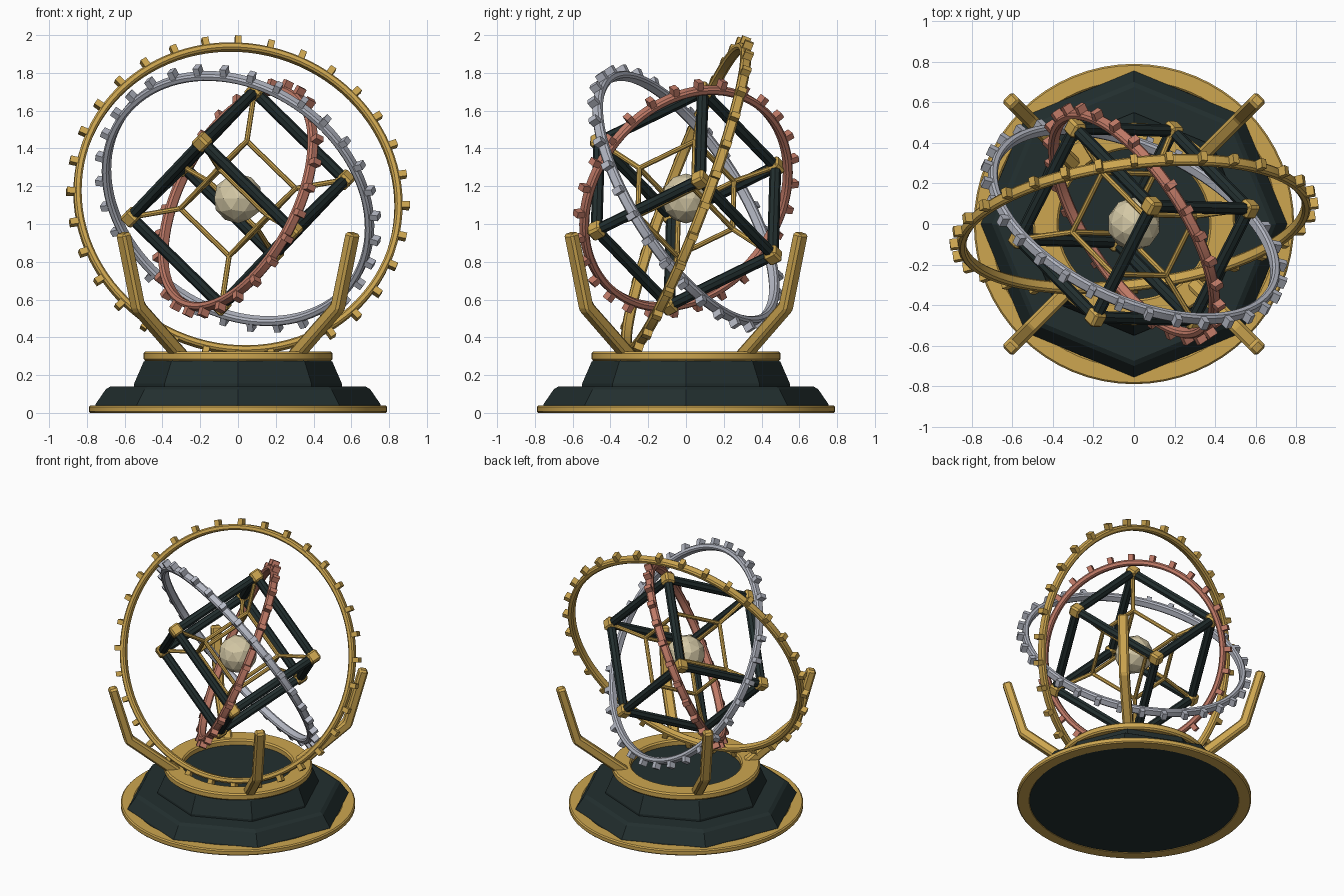
import bpy, bmesh, math
from mathutils import Matrix, Vector

if "Cube" in bpy.data.objects:
    bpy.data.objects.remove(bpy.data.objects["Cube"], do_unlink=True)


def material(name, rgb):
    m = bpy.data.materials.new(name)
    m.use_nodes = True
    m.diffuse_color = (*rgb, 1)
    m.node_tree.nodes["Principled BSDF"].inputs["Base Color"].default_value = (*rgb, 1)
    return m


GOLD = material("gold", (0.61, 0.38, 0.08))
SILVER = material("silver", (0.46, 0.48, 0.55))
COPPER = material("copper", (0.53, 0.195, 0.135))
DARK = material("dark_green", (0.016, 0.028, 0.028))
IVORY = material("ivory", (0.66, 0.58, 0.38))
CENTRE = Vector((0, 0, 1.135))


def finish(name, bm, mat, smooth=False):
    bmesh.ops.recalc_face_normals(bm, faces=bm.faces)
    me = bpy.data.meshes.new(name)
    bm.to_mesh(me)
    bm.free()
    me.materials.append(mat)
    ob = bpy.data.objects.new(name, me)
    bpy.context.collection.objects.link(ob)
    if smooth:
        bpy.ops.object.select_all(action="DESELECT")
        ob.select_set(True)
        bpy.context.view_layer.objects.active = ob
        bpy.ops.object.shade_smooth_by_angle(angle=math.radians(25))
    return ob


def lathe(bm, profile, segs, closed):
    """Turn an (r, z) profile about z; an open profile gets end caps."""
    rings = [[bm.verts.new((r * math.cos(a), r * math.sin(a), z))
              for a in (math.tau * i / segs for i in range(segs))]
             for r, z in profile]
    pairs = list(zip(rings, rings[1:]))
    if closed:
        pairs.append((rings[-1], rings[0]))
    else:
        bm.faces.new(rings[0])
        bm.faces.new(rings[-1])
    for lo, hi in pairs:
        for i in range(segs):
            j = (i + 1) % segs
            bm.faces.new((lo[i], lo[j], hi[j], hi[i]))


def chamfered(r0, r1, z0, z1, c):
    """Closed rectangular section with cut corners."""
    return [(r0 + c, z0), (r1 - c, z0), (r1, z0 + c), (r1, z1 - c),
            (r1 - c, z1), (r0 + c, z1), (r0, z1 - c), (r0, z0 + c)]


def bar(bm, p, q, radius, sides=8):
    d = q - p
    m = Matrix.Translation((p + q) / 2) @ d.to_track_quat("Z", "Y").to_matrix().to_4x4()
    bmesh.ops.create_cone(bm, cap_ends=True, segments=sides, radius1=radius,
                          radius2=radius, depth=d.length, matrix=m)


# Stepped pedestal
def turned(name, profile, segs, closed, mat, smooth):
    bm = bmesh.new()
    lathe(bm, profile, segs, closed)
    finish(name, bm, mat, smooth)


turned("base_rim", chamfered(0.70, 0.79, 0, 0.04, 0.008), 64, True, GOLD, True)
turned("lower_plinth", [(0.76, 0.003), (0.755, 0.045), (0.70, 0.125), (0.675, 0.14)],
       8, False, DARK, False)
turned("upper_plinth", [(0.55, 0.13), (0.55, 0.155), (0.50, 0.27), (0.48, 0.285)],
       8, False, DARK, False)
turned("collar", chamfered(0.37, 0.50, 0.275, 0.325, 0.01), 64, True, GOLD, True)

# Four bent cradle arms on the diagonals
outline = [(0.37, 0.30), (0.48, 0.30), (0.775, 0.54), (0.89, 0.945),
           (0.83, 0.96), (0.72, 0.58)]
for i, label in enumerate(("back_left", "back_right", "front_right", "front_left")):
    bm = bmesh.new()
    face = bm.faces.new([bm.verts.new((r, -0.035, z)) for r, z in outline])
    out = bmesh.ops.extrude_face_region(bm, geom=[face])
    bmesh.ops.translate(bm, vec=(0, 0.07, 0),
                        verts=[v for v in out["geom"] if isinstance(v, bmesh.types.BMVert)])
    bmesh.ops.rotate(bm, verts=bm.verts,
                     matrix=Matrix.Rotation(math.pi / 4 + i * math.pi / 2, 3, "Z"))
    arm = finish("cradle_arm_" + label, bm, GOLD)
    bev = arm.modifiers.new("edge", "BEVEL")
    bev.width = 0.013
    bev.segments = 1


# Toothed rings, each tilted to its own axis
def toothed_ring(name, normal, outer, teeth, phase, mat):
    n = Vector(normal).normalized()
    u = (Vector((1, 0, 0)) - n * n.x).normalized()
    frame = Matrix((u, n.cross(u), n)).transposed().to_4x4()
    frame = Matrix.Translation(CENTRE) @ frame
    bm = bmesh.new()
    lathe(bm, chamfered(outer - 0.04, outer, -0.028, 0.028, 0.01), 96, True)
    for i in range(teeth):
        spot = (Matrix.Rotation(math.tau * (i + phase) / teeth, 4, "Z")
                @ Matrix.Translation((outer + 0.013, 0, 0))
                @ Matrix.Diagonal((0.05, 0.034, 0.048, 1)))
        bmesh.ops.create_cube(bm, size=1, matrix=spot)
    bmesh.ops.transform(bm, matrix=frame, verts=bm.verts)
    finish(name, bm, mat, True)


toothed_ring("outer_ring", (-0.12, 0.93, -0.35), 0.876, 32, 0, GOLD)
toothed_ring("middle_ring", (0.37, 0.78, 0.50), 0.77, 32, 0.5, SILVER)
toothed_ring("inner_ring", (0.77, 0.50, -0.39), 0.643, 28, 0, COPPER)

# Tilted cube frame with a smaller cube frame nested inside
U = Vector((0.414, 0.82, 0.40)).normalized()
V = Vector((-0.726, 0, 0.688))
V = (V - U * V.dot(U)).normalized()
AXES = Matrix((U, V, U.cross(V))).transposed()
SIGNS = [Vector((a, b, c)) for a in (-1, 1) for b in (-1, 1) for c in (-1, 1)]


def corners(half):
    return [CENTRE + AXES @ (s * half) for s in SIGNS]


def cube_frame(name, half, radius, mat):
    pts = corners(half)
    bm = bmesh.new()
    for i in range(8):
        for bit in (1, 2, 4):
            if not i & bit:
                bar(bm, pts[i], pts[i | bit], radius)
    finish(name, bm, mat)


cube_frame("outer_cube_frame", 0.335, 0.031, DARK)
cube_frame("inner_cube_frame", 0.18, 0.014, GOLD)

bm = bmesh.new()
for p, q in zip(corners(0.335), corners(0.18)):
    bar(bm, p, q, 0.014)
finish("corner_struts", bm, GOLD)

bm = bmesh.new()
for p in corners(0.335):
    bmesh.ops.create_cube(bm, size=0.078,
                          matrix=Matrix.Translation(p) @ AXES.to_4x4())
caps = finish("corner_caps", bm, GOLD)
bev = caps.modifiers.new("edge", "BEVEL")
bev.width = 0.012
bev.segments = 1

# Faceted core
bm = bmesh.new()
bmesh.ops.create_icosphere(bm, subdivisions=2, radius=0.132,
                           matrix=Matrix.Translation(CENTRE))
finish("core_sphere", bm, IVORY)
